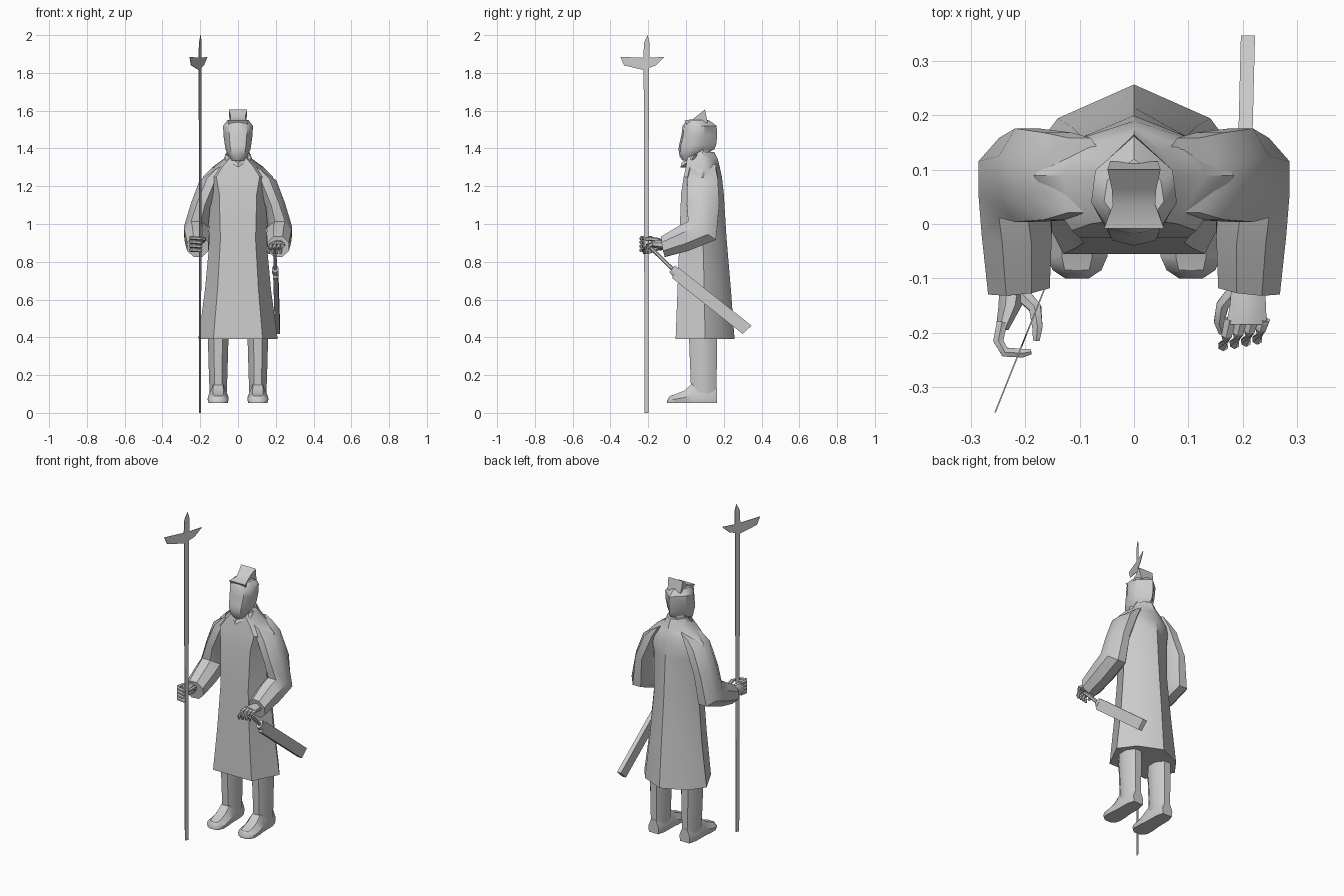
import bpy, bmesh, math
from mathutils import Vector


def build(name, lofts, angle=40):
    """One object from several lofts; each loft is a list of equal-length rings."""
    bm = bmesh.new()
    for rings in lofts:
        vs = [[bm.verts.new(p) for p in r] for r in rings]
        n = len(vs[0])
        for a, b in zip(vs, vs[1:]):
            for i in range(n):
                j = (i + 1) % n
                bm.faces.new((a[i], a[j], b[j], b[i]))
        bm.faces.new(vs[0][::-1])
        bm.faces.new(vs[-1])
    bmesh.ops.recalc_face_normals(bm, faces=bm.faces)
    me = bpy.data.meshes.new(name)
    bm.to_mesh(me)
    bm.free()
    ob = bpy.data.objects.new(name, me)
    bpy.context.collection.objects.link(ob)
    bpy.context.view_layer.objects.active = ob
    ob.select_set(True)
    bpy.ops.object.shade_smooth_by_angle(angle=math.radians(angle))
    ob.select_set(False)
    return ob


def mirror(rings, s):
    return [[(s * p[0], p[1], p[2]) for p in r] for r in rings]


def oval(c, u, v, n=8, k=1.06):
    """Ring around c spanned by half-axes u and v, flat sides on the axes."""
    c, u, v = Vector(c), Vector(u), Vector(v)
    return [c + k * (u * math.cos(t) + v * math.sin(t))
            for t in (2 * math.pi * (i + 0.5) / n for i in range(n))]


def section(half, z, w, front, back):
    """Symmetric level ring: half is (x fraction, front-to-back fraction)."""
    pts = half + [(-x, t) for x, t in reversed(half) if x > 0]
    return [(x * w, front + t * (back - front), z) for x, t in pts]


def tube(pts, radii, n=6):
    pts = [Vector(p) for p in pts]
    rings = []
    for i, p in enumerate(pts):
        d = (pts[min(i + 1, len(pts) - 1)] - pts[max(i - 1, 0)]).normalized()
        ref = Vector((0, 0, 1)) if abs(d.z) < 0.8 else Vector((0, 1, 0))
        u = d.cross(ref).normalized()
        rings.append(oval(p, u * radii[i], d.cross(u) * radii[i], n, 1))
    return rings


def plate(name, yz, x0, y0, k, h):
    """Flat outline in y-z, thickness 2h, turned so x follows y with slope k."""
    return build(name, [[[(x0 + k * (y - y0) + d, y, z) for y, z in yz]
                         for d in (-h, h)]], 20)


# Robe: pointed back, flat front
ROBE = [(0, 1), (.67, .8), (1, .5), (.62, 0)]
build("robe", [[section(ROBE, *l) for l in (
    (.39, .21, -.055, .257), (.65, .175, -.045, .238), (.92, .15, -.035, .215),
    (1.16, .16, -.026, .2), (1.25, .185, -.012, .19), (1.305, .13, .0, .178),
    (1.345, .075, .005, .168), (1.38, .06, .025, .15))]])

# Collar lapels and neck
build("collar", [[[(s * .07, .05, 1.37), (s * .068, .03, 1.34), (0, -.03, 1.3), (0, -.022, 1.325)],
                  [(s * .055, .06, 1.37), (s * .055, .05, 1.34), (0, .02, 1.3), (0, .02, 1.325)]]
                 for s in (-1, 1)])
build("neck", [tube([(0, .075, 1.28), (0, .07, 1.42)], [.058, .055], 8)])

# Head with faceted face
HEAD = [(0, 1), (.9, .65), (1, .32), (.6, .05), (0, 0)]
build("head", [[section(HEAD, *l) for l in (
    (1.335, .032, -.018, .05), (1.36, .05, -.034, .085), (1.395, .066, -.04, .15),
    (1.42, .07, -.036, .16), (1.47, .077, -.024, .165), (1.52, .079, -.018, .162),
    (1.55, .055, .005, .12))]])

# Hair piece: folded strip that rises to a squared crest
build("hair_crest", [[[(-w, y, z), (w, y, z), (w * .9, y + .015, b), (-w * .9, y + .015, b)]
                      for w, y, z, b in ((.055, -.008, 1.548, 1.52), (.039, .036, 1.555, 1.53),
                                         (.041, .065, 1.578, 1.53), (.049, .1, 1.606, 1.535))]], 30)

for s, side in ((-1, "right"), (1, "left")):
    # Sleeve from shoulder through elbow to cuff
    sleeve = [oval((.1, .09, 1.3), (.05, 0, -.03), (0, .07, 0)),
              oval((.14, .088, 1.245), (.065, 0, -.015), (0, .082, 0)),
              oval((.198, .09, 1.1), (.052, 0, .01), (0, .088, 0)),
              oval((.222, .085, .965), (.066, 0, 0), (0, .075, -.05)),
              oval((.216, -.01, .925), (.066, 0, 0), (0, .025, -.068)),
              oval((.212, -.12, .88), (.058, -.006, 0), (0, .01, -.055))]
    build(side + "_sleeve", [mirror(sleeve, s)])
    # Leg and shoe
    leg = [oval((.105, .09, .41), (.056, 0, 0), (0, .076, 0)),
           oval((.105, .093, .2), (.05, 0, 0), (0, .071, 0)),
           oval((.105, .095, .08), (.045, 0, 0), (0, .068, 0))]
    build(side + "_leg", [mirror(leg, s)])
    shoe = [[(.105 + f * w, y, z) for f, z in
             ((-.9, .052), (.9, .052), (1, .052 + h * .45), (.5, .052 + h), (-.5, .052 + h), (-1, .052 + h * .45))]
            for y, w, h in ((.163, .035, .08), (.12, .048, .1), (.03, .05, .1), (-.01, .055, .065),
                            (-.06, .056, .045), (-.085, .045, .038), (-.1, .022, .015))]
    build(side + "_shoe", [mirror(shoe, s)])

# Right hand wraps the shaft, fingers stacked in z
grip = [[oval((-.222, -.1, .89), (.026, 0, 0), (0, 0, .028)),
         oval((-.228, -.15, .893), (.022, 0, 0), (0, 0, .034)),
         oval((-.243, -.195, .895), (.012, 0, 0), (0, 0, .04))]]
for i in range(4):
    z = .863 + i * .021
    grip.append(tube([(-.243, -.18, z), (-.25, -.215, z), (-.238, -.236, z),
                      (-.205, -.238, z - .003), (-.19, -.235, z - .005)],
                     [.011, .011, .0105, .009, .006]))
grip.append(tube([(-.205, -.13, .9), (-.182, -.155, .915), (-.178, -.19, .922), (-.18, -.215, .92)],
                 [.016, .013, .011, .007]))
build("right_hand", grip)

# Left hand rests over the sword grip, fingers side by side
rest = [[oval((.21, -.1, .885), (.03, 0, 0), (0, 0, .024)),
         oval((.21, -.15, .892), (.034, 0, 0), (0, 0, .022)),
         oval((.207, -.185, .893), (.038, 0, 0), (0, 0, .015))]]
for i in range(4):
    x = .177 + i * .021
    y = i * .004
    rest.append(tube([(x, -.175, .893), (x - .006, -.205 + y, .885), (x - .013, -.225 + y, .862),
                      (x - .014, -.22 + y, .842)], [.012, .011, .01, .006]))
rest.append(tube([(.185, -.125, .88), (.163, -.15, .872), (.157, -.18, .86), (.162, -.2, .848)],
                 [.016, .013, .011, .007]))
build("left_hand", rest)

# Sheathed sword: grip, guard and broad scabbard
build("sword_grip", [tube([(.196, -.19, .878), (.197, -.045, .735)], [.01, .01])])
build("sword_guard", [[oval((.197, -.073, .763), (.017, 0, 0), (0, .016, .018)),
                       oval((.198, -.055, .743), (.017, 0, 0), (0, .016, .018))]])
plate("scabbard", [(-.04, .77), (-.075, .715), (.3, .418), (.347, .462)], .2, -.05, .025, .013)

# Polearm: flat shaft with dagger blade and spike, turned slightly outward
plate("polearm_shaft", [(-.219, 0), (-.198, 0), (-.197, 1.83), (-.224, 1.83)], -.201, -.21, .4, .0015)
plate("polearm_blade", [(-.224, 1.815), (-.16, 1.84), (-.115, 1.885), (-.192, 1.88), (-.193, 1.96),
                        (-.203, 2.0), (-.222, 1.96), (-.226, 1.88), (-.347, 1.885), (-.328, 1.84)],
      -.201, -.21, .4, .0015)
